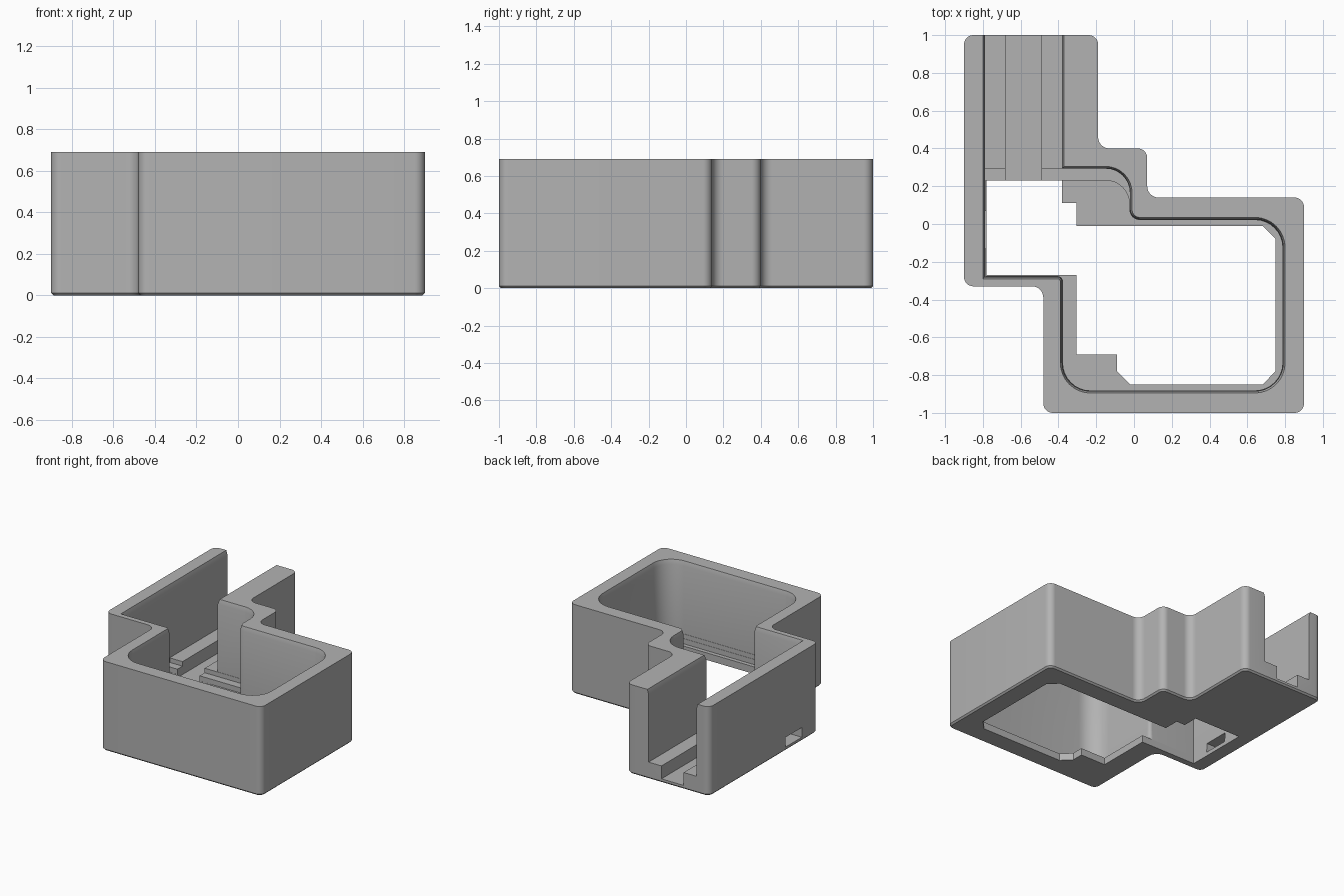
import bpy, bmesh, math
from mathutils import Vector

if "Cube" in bpy.data.objects:
    bpy.data.objects.remove(bpy.data.objects["Cube"], do_unlink=True)

grey = bpy.data.materials.new("plain_grey")
grey.use_nodes = True
grey.diffuse_color = (0.45, 0.45, 0.45, 1)
grey.node_tree.nodes["Principled BSDF"].inputs["Base Color"].default_value = (0.45, 0.45, 0.45, 1)


def outline(corners, grow=0.0, steps=8):
    """Clockwise corners (x, y, radius), grown outward, with rounded corners."""
    pts = []
    n = len(corners)
    for i, (x, y, r) in enumerate(corners):
        p = Vector((x, y))
        d1 = (p - Vector(corners[i - 1][:2])).normalized()
        d2 = (Vector(corners[(i + 1) % n][:2]) - p).normalized()
        n1, n2 = Vector((-d1.y, d1.x)), Vector((-d2.y, d2.x))
        p = p + (n1 + n2) * grow / (1 + n1.dot(n2))
        if r == 0:
            pts.append(p)
            continue
        convex = d1.x * d2.y - d1.y * d2.x < 0
        r = max(r + (grow if convex else -grow), 0.003)
        centre = p - d1 * r + d2 * r
        for k in range(steps + 1):
            t = math.pi / 2 * k / steps
            pts.append(centre - d2 * r * math.cos(t) + d1 * r * math.sin(t))
    return pts


def loft(name, corners, levels):
    """Solid through levels of (z, grow)."""
    bm = bmesh.new()
    rings = [[bm.verts.new((p.x, p.y, z)) for p in outline(corners, g)] for z, g in levels]
    for a, b in zip(rings, rings[1:]):
        for i in range(len(a)):
            j = (i + 1) % len(a)
            bm.faces.new((a[i], a[j], b[j], b[i]))
    bm.faces.new(rings[0])
    bm.faces.new(rings[-1])
    bmesh.ops.recalc_face_normals(bm, faces=bm.faces)
    mesh = bpy.data.meshes.new(name)
    bm.to_mesh(mesh)
    bm.free()
    ob = bpy.data.objects.new(name, mesh)
    bpy.context.collection.objects.link(ob)
    mesh.materials.append(grey)
    return ob


def rect(x0, x1, y0, y1):
    return [(x0, y1, 0), (x1, y1, 0), (x1, y0, 0), (x0, y0, 0)]


# Outer body with a fine chamfer round the foot
H = 0.69
body = loft("housing", [
    (-0.9, 1, .05), (-0.19, 1, .05), (-0.19, 0.4, .06), (0.07, 0.4, .05),
    (0.07, 0.14, .06), (0.9, 0.14, .05), (0.9, -1, .05), (-0.48, -1, .05),
    (-0.48, -0.33, .06), (-0.9, -0.33, .05)],
    [(0, -0.012), (0.012, 0), (H, 0)])

# Shared walls of the main chamber
chamber = [(-0.02, 0.025, .05), (0.79, 0.025, .15), (0.79, -0.885, .15),
           (-0.38, -0.885, .15), (-0.38, -0.28, .025), (-0.79, -0.28, 0)]


def pocket(back):
    return [(-0.79, back, 0), (-0.02, back, .13)] + chamber


channel = [(-0.79, 1.1, 0), (-0.38, 1.1, 0), (-0.38, 0.295, 0), (-0.02, 0.295, .13)] + chamber
hole = [(-0.782, 0.23, 0), (-0.38, 0.23, 0), (-0.38, 0.11, 0), (-0.305, 0.11, 0),
        (-0.305, -0.01, 0), (0.68, -0.01, 0), (0.75, -0.08, 0), (0.75, -0.78, 0),
        (0.68, -0.85, 0), (-0.02, -0.85, 0), (-0.09, -0.78, 0), (-0.09, -0.69, 0),
        (-0.305, -0.69, 0), (-0.305, -0.27, 0), (-0.782, -0.27, 0)]

cutters = [
    # Chamber and rear channel, with a flared rim
    loft("channel_cutter", channel, [(0.13, 0), (H - 0.035, 0), (H + 0.01, 0.013)]),
    # Step and floor
    loft("step_cutter", pocket(0.295), [(0.095, -0.002), (0.3, -0.002)]),
    loft("floor_cutter", pocket(0.235), [(0.055, -0.004), (0.28, -0.004)]),
    # Bottom opening, groove and side slot
    loft("opening_cutter", hole, [(-0.1, 0), (0.2, 0)]),
    loft("groove_cutter", rect(-0.68, -0.49, 0.2, 1.1), [(0.03, 0), (0.25, 0)]),
    loft("slot_cutter", rect(-1, -0.7, -0.13, 0.07), [(0.03, 0), (0.105, 0)]),
]

bpy.context.view_layer.objects.active = body
for cutter in cutters:
    cutter.hide_render = True
    mod = body.modifiers.new(cutter.name, "BOOLEAN")
    mod.operation = "DIFFERENCE"
    mod.solver = "EXACT"
    mod.object = cutter
    bpy.ops.object.modifier_apply(modifier=mod.name)
    bpy.data.objects.remove(cutter, do_unlink=True)

bpy.ops.object.select_all(action="DESELECT")
body.select_set(True)
bpy.ops.object.shade_smooth_by_angle(angle=math.radians(30))
